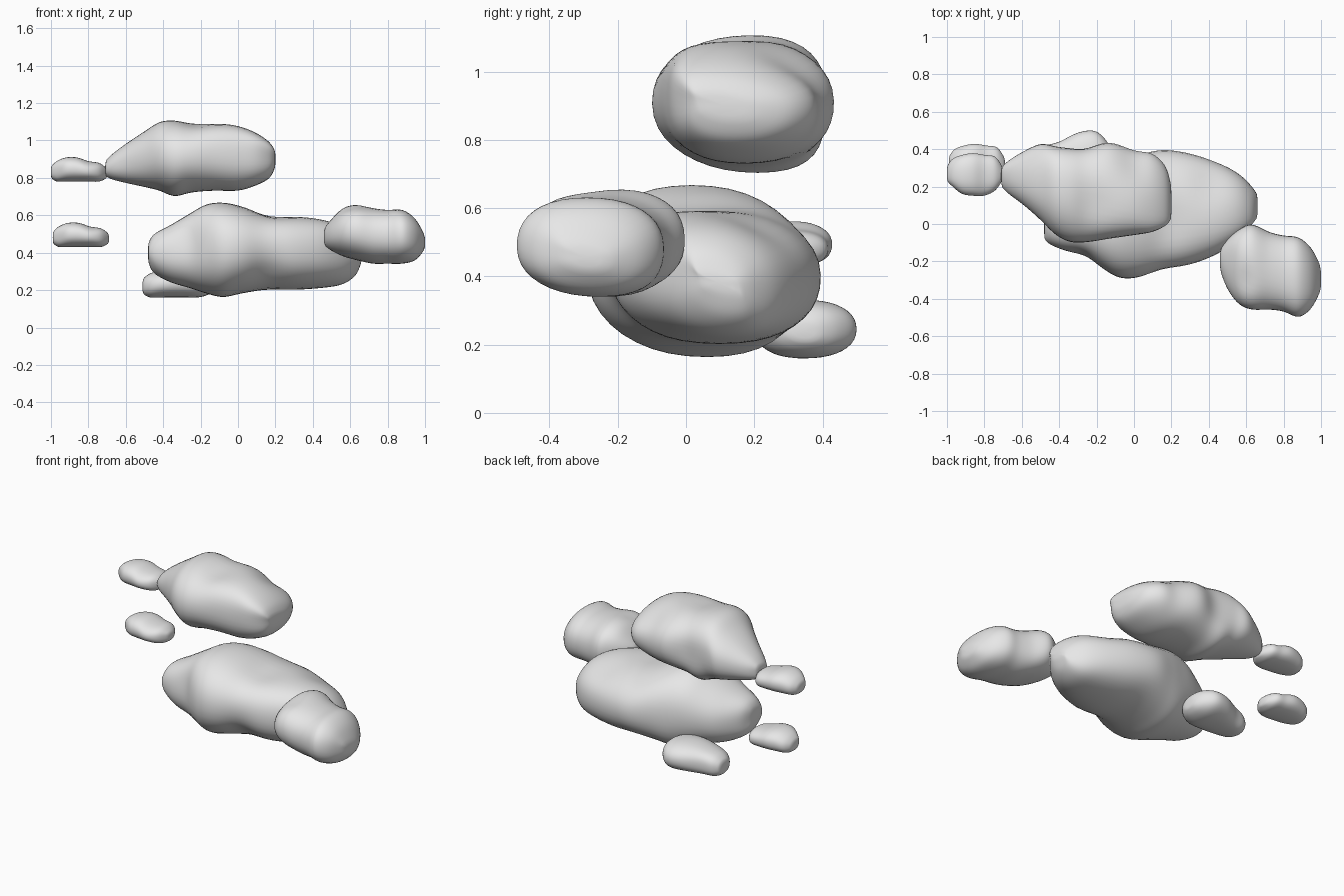
import bpy
import bmesh
from math import cos, sin, pi, exp
from mathutils import Vector

if "Cube" in bpy.data.objects:
    bpy.data.objects.remove(bpy.data.objects["Cube"], do_unlink=True)

grey = bpy.data.materials.new("soft_grey")
grey.use_nodes = True
grey.diffuse_color = (0.8, 0.8, 0.8, 1)
grey.node_tree.nodes["Principled BSDF"].inputs["Base Color"].default_value = grey.diffuse_color

SIDES = 40
STEPS = 6


def spread(stations):
    """Fill in smooth in-between stations along the length."""
    rows = [Vector(s) for s in stations]
    rows = [rows[0]] + rows + [rows[-1]]
    result = []
    for a, b, c, d in zip(rows, rows[1:], rows[2:], rows[3:]):
        for i in range(STEPS):
            t = i / STEPS
            result.append(0.5 * (2 * b + (c - a) * t + (2 * a - 5 * b + 4 * c - d) * t * t
                                 + (3 * b - a - 3 * c + d) * t ** 3))
    result.append(rows[-1])
    return result


def rounded(value, power=2.3):
    return (1 if value >= 0 else -1) * abs(value) ** (2 / power)


def puff(name, stations, crest, belly, dents=()):
    """Loft a puff along x through stations of (x, front, back, bottom, top).
    crest and belly give the y of the top and bottom ridges at both ends;
    dents are (centre, radius, depth)."""
    bm = bmesh.new()
    rings = []
    rows = spread(stations)
    start, length = rows[0][0], rows[-1][0] - rows[0][0]
    for x, front, back, bottom, top in rows:
        ring = []
        mid = (front + back) / 2
        along = (x - start) / length
        for k in range(SIDES):
            angle = 2 * pi * k / SIDES
            c, s = rounded(cos(angle)), rounded(sin(angle))
            ridge = crest if s > 0 else belly
            pull = ridge[0] + (ridge[1] - ridge[0]) * along - mid
            pull = max(front - mid, min(back - mid, pull))
            y = mid + (back - front) / 2 * c + pull * s * s
            ring.append(bm.verts.new((x, y, (bottom + top) / 2 + (top - bottom) / 2 * s)))
        rings.append(ring)
    for one, two in zip(rings, rings[1:]):
        for k in range(SIDES):
            n = (k + 1) % SIDES
            bm.faces.new((one[k], one[n], two[n], two[k]))
    # close both ends with a shallow fan
    for ring, push in ((rings[0], -0.006), (rings[-1], 0.006)):
        middle = sum((v.co for v in ring), Vector()) / SIDES
        pole = bm.verts.new(middle + Vector((push, 0, 0)))
        for k in range(SIDES):
            bm.faces.new((ring[k], ring[(k + 1) % SIDES], pole))
    bmesh.ops.recalc_face_normals(bm, faces=bm.faces)
    # soft hollows pressed into the surface
    for centre, radius, depth in dents:
        bm.normal_update()
        for v in bm.verts:
            v.co -= v.normal * depth * exp(-((v.co - Vector(centre)).length / radius) ** 2)
    for _ in range(4):
        bmesh.ops.smooth_vert(bm, verts=bm.verts, factor=0.5,
                              use_axis_x=True, use_axis_y=True, use_axis_z=True)
    mesh = bpy.data.meshes.new(name)
    bm.to_mesh(mesh)
    bm.free()
    mesh.materials.append(grey)
    for face in mesh.polygons:
        face.use_smooth = True
    obj = bpy.data.objects.new(name, mesh)
    bpy.context.collection.objects.link(obj)
    return obj


# large upper cloud
puff("upper_cloud", [
    (-.71, .2, .3, .81, .89),
    (-.67, .16, .34, .79, .93),
    (-.59, .1, .39, .77, .99),
    (-.5, .02, .43, .75, 1.05),
    (-.42, -.06, .42, .73, 1.1),
    (-.34, -.1, .42, .7, 1.11),
    (-.25, -.1, .42, .72, 1.1),
    (-.13, -.08, .44, .73, 1.1),
    (0, -.06, .4, .73, 1.08),
    (.1, -.04, .38, .76, 1.04),
    (.17, 0, .31, .8, .99),
    (.2, .04, .2, .86, .94),
], crest=(.27, .06), belly=(.26, .14),
    dents=[((-.2, .1, 1.1), .1, .02), ((-.3, .4, .9), .1, .02), ((0, .3, 1), .1, .02)])

# large lower cloud
puff("lower_cloud", [
    (-.48, -.08, .03, .35, .45),
    (-.45, -.11, .11, .29, .5),
    (-.36, -.15, .21, .24, .55),
    (-.26, -.18, .27, .21, .61),
    (-.17, -.24, .31, .18, .66),
    (-.08, -.29, .34, .16, .67),
    (.02, -.29, .37, .18, .65),
    (.15, -.25, .4, .2, .61),
    (.3, -.22, .38, .2, .6),
    (.45, -.16, .33, .21, .58),
    (.56, -.08, .27, .23, .54),
    (.63, 0, .2, .28, .48),
    (.66, .05, .15, .35, .41),
], crest=(0, .05), belly=(.02, .14),
    dents=[((.15, -.2, .3), .1, .03), ((.2, 0, .6), .1, .02),
           ((.4, .2, .5), .1, .03), ((-.3, -.2, .5), .1, .02)])

# medium cloud at the front
puff("front_cloud", [
    (.46, -.25, -.14, .44, .53),
    (.5, -.35, -.08, .41, .58),
    (.56, -.43, -.03, .38, .64),
    (.63, -.46, 0, .36, .66),
    (.72, -.46, -.04, .34, .64),
    (.8, -.47, -.06, .34, .63),
    (.88, -.5, -.07, .34, .63),
    (.95, -.45, -.13, .36, .58),
    (1, -.35, -.23, .42, .49),
], crest=(-.18, -.33), belly=(-.18, -.28), dents=[((.6, -.3, .65), .06, .02)])

# small cloud tucked beneath the back
puff("lower_back_cloud", [
    (-.51, .29, .39, .18, .26),
    (-.47, .24, .42, .16, .29),
    (-.4, .21, .44, .16, .31),
    (-.3, .2, .49, .16, .33),
    (-.21, .21, .5, .16, .33),
    (-.15, .25, .45, .18, .31),
    (-.12, .3, .39, .21, .27),
], crest=(.34, .35), belly=(.34, .35))

# two matching little clouds on the right
for name, shift in (("small_cloud_upper", (0, 0, 0)), ("small_cloud_lower", (.01, .05, -.35))):
    little = puff(name, [
        (-1, .23, .31, .8, .86),
        (-.97, .2, .35, .78, .89),
        (-.92, .16, .37, .78, .91),
        (-.86, .15, .38, .78, .91),
        (-.8, .15, .37, .78, .89),
        (-.74, .18, .36, .78, .88),
        (-.7, .24, .3, .8, .85),
    ], crest=(.26, .26), belly=(.27, .27))
    little.location = shift
